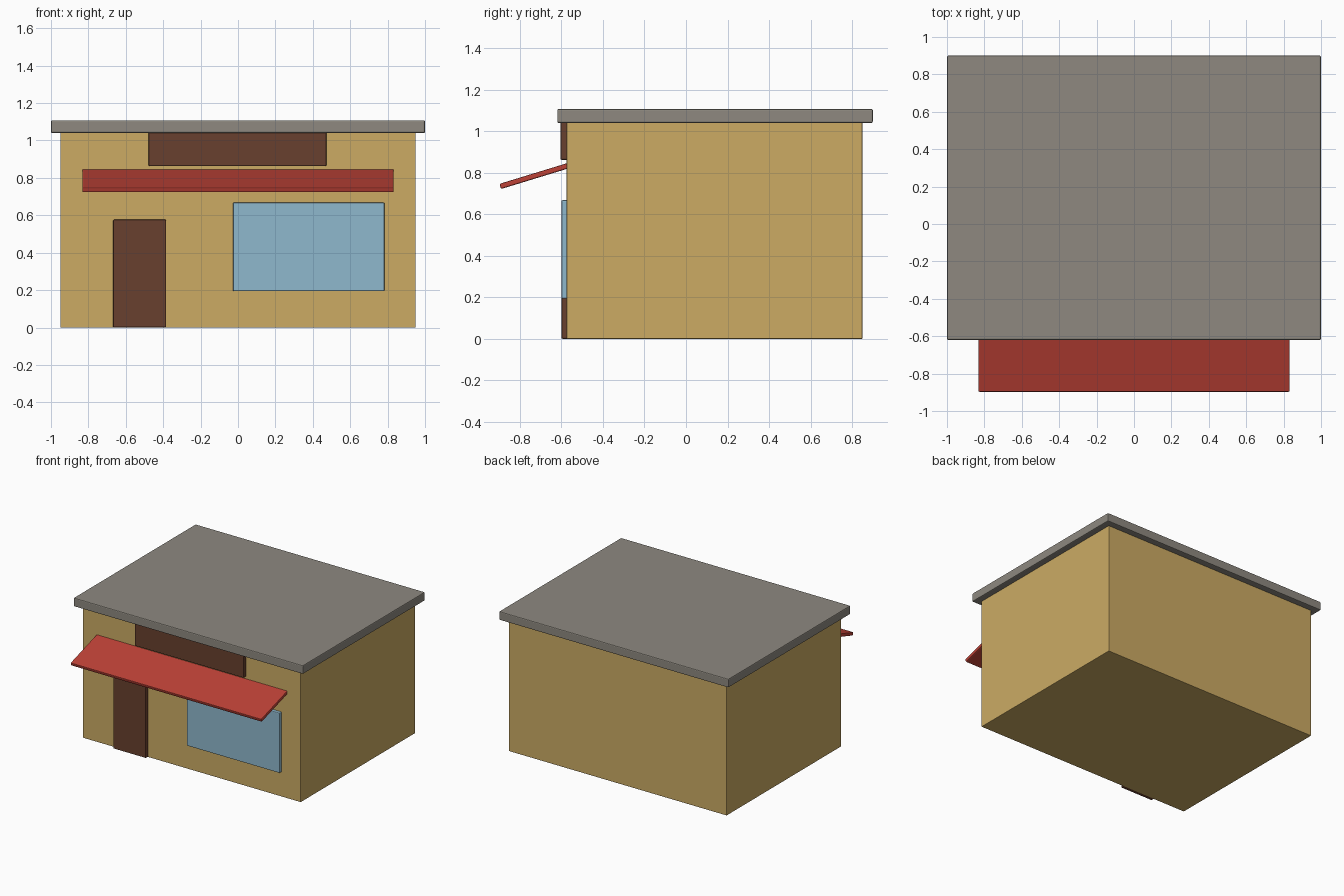
import bpy
import math

cube = bpy.data.objects.get("Cube")
if cube:
    bpy.data.objects.remove(cube, do_unlink=True)


def linear(v):
    v /= 255
    return v / 12.92 if v <= 0.04045 else ((v + 0.055) / 1.055) ** 2.4


def material(name, r, g, b):
    colour = (linear(r), linear(g), linear(b), 1)
    mat = bpy.data.materials.new(name)
    mat.use_nodes = True
    mat.diffuse_color = colour
    bsdf = next(n for n in mat.node_tree.nodes if n.type == "BSDF_PRINCIPLED")
    bsdf.inputs["Base Color"].default_value = colour
    bsdf.inputs["Roughness"].default_value = 0.8
    return mat


def block(name, low, high, mat, bevel=0.006, tilt=0):
    """Box between two corners, tilted about x, with softened edges."""
    centre = [(a + b) / 2 for a, b in zip(low, high)]
    bpy.ops.mesh.primitive_cube_add(size=1, location=centre)
    ob = bpy.context.object
    ob.name = name
    ob.scale = [b - a for a, b in zip(low, high)]
    bpy.ops.object.transform_apply(location=False, rotation=False, scale=True)
    ob.rotation_euler.x = tilt
    ob.data.materials.append(mat)
    mod = ob.modifiers.new("soft_edges", "BEVEL")
    mod.width = bevel
    mod.segments = 2
    return ob


plaster = material("ochre plaster", 204, 171, 100)
slate = material("warm grey roof", 142, 137, 128)
wood = material("dark brown wood", 104, 64, 46)
glass = material("pale blue glass", 143, 184, 205)
canvas = material("red canvas", 188, 65, 54)

# Building shell and flat overhanging roof
block("walls", (-0.95, -0.575, 0), (0.95, 0.85, 1.05), plaster, 0.004)
block("roof", (-1, -0.62, 1.04), (1, 0.9, 1.108), slate, 0.007)

# Shopfront panels
block("door", (-0.668, -0.6, 0), (-0.384, -0.56, 0.577), wood)
block("window", (-0.027, -0.6, 0.194), (0.783, -0.56, 0.668), glass)
block("sign_board", (-0.478, -0.605, 0.863), (0.473, -0.56, 1.045), wood)

# Sloping awning, its back edge set into the wall
block("awning", (-0.832, -0.903, 0.774), (0.832, -0.543, 0.8), canvas, 0.006, math.radians(17))
